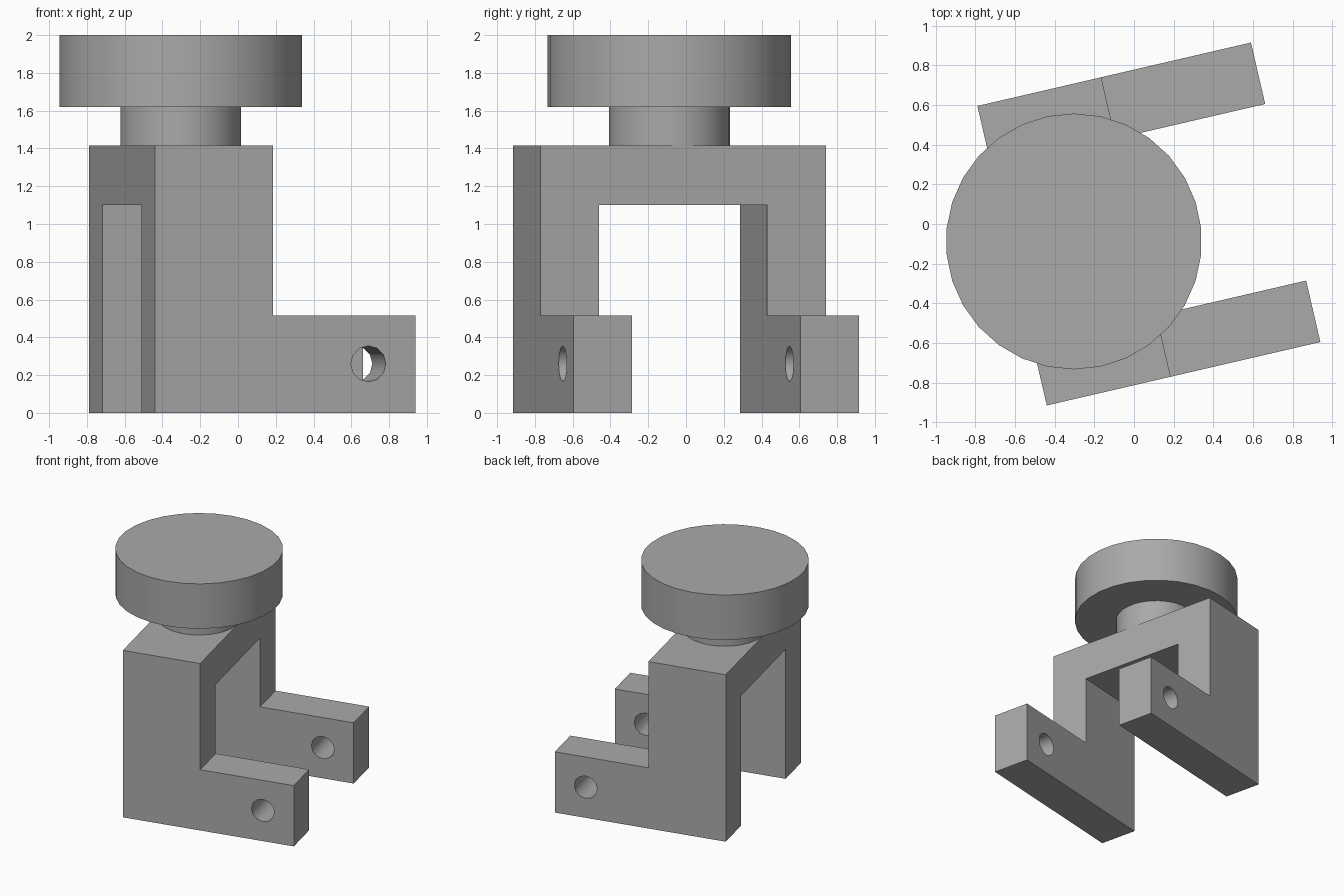
import bpy, bmesh, math
from mathutils import Matrix, Vector

cube = bpy.data.objects.get("Cube")
if cube:
    bpy.data.objects.remove(cube)

grey = bpy.data.materials.new("plain_grey")
grey.use_nodes = True
grey.diffuse_color = (0.4, 0.4, 0.4, 1)
grey.node_tree.nodes["Principled BSDF"].inputs["Base Color"].default_value = (0.4, 0.4, 0.4, 1)

# The whole model is turned about z; parts are laid out in this local frame
TURN = Matrix.Translation((0.075, 0, 0)) @ Matrix.Rotation(math.radians(13.05), 4, "Z")
BACK, STEP, TIP = -0.708, -0.067, 0.708
HALF_WIDTH, HALF_GAP = 0.775, 0.457
ARM_TOP, GAP_TOP, BODY_TOP = 0.515, 1.1, 1.415
HOLE_X, HOLE_Z, HOLE_R = 0.452, 0.26, 0.095


def finish(name, bm, matrix):
    bmesh.ops.recalc_face_normals(bm, faces=bm.faces)
    mesh = bpy.data.meshes.new(name)
    bm.to_mesh(mesh)
    bm.free()
    mesh.materials.append(grey)
    obj = bpy.data.objects.new(name, mesh)
    obj.matrix_world = matrix
    bpy.context.collection.objects.link(obj)
    return obj


def extrude_profile(name, points, half_width):
    """Extrude an x-z outline symmetrically along y."""
    bm = bmesh.new()
    face = bm.faces.new([bm.verts.new((x, -half_width, z)) for x, z in points])
    out = bmesh.ops.extrude_face_region(bm, geom=[face])
    verts = [g for g in out["geom"] if isinstance(g, bmesh.types.BMVert)]
    bmesh.ops.translate(bm, verts=verts, vec=(0, 2 * half_width, 0))
    return finish(name, bm, TURN)


def smooth(obj):
    bpy.ops.object.select_all(action="DESELECT")
    obj.select_set(True)
    bpy.context.view_layer.objects.active = obj
    bpy.ops.object.shade_smooth_by_angle(angle=math.radians(35))


def disc(name, radius, bottom, top):
    bm = bmesh.new()
    bmesh.ops.create_cone(bm, cap_ends=True, segments=30, radius1=radius,
                          radius2=radius, depth=top - bottom)
    place = Matrix.Translation((-0.303, -0.088, (bottom + top) / 2))
    smooth(finish(name, bm, place))


# Bracket: stepped side outline, with the gap and pin holes cut out
bracket = extrude_profile("bracket", [
    (BACK, 0), (TIP, 0), (TIP, ARM_TOP), (STEP, ARM_TOP),
    (STEP, BODY_TOP), (BACK, BODY_TOP)], HALF_WIDTH)
gap = extrude_profile("gap_cutter", [
    (-1, -1), (1, -1), (1, GAP_TOP), (-1, GAP_TOP)], HALF_GAP)
circle = [(HOLE_X + HOLE_R * math.cos(i * math.tau / 12),
           HOLE_Z + HOLE_R * math.sin(i * math.tau / 12)) for i in range(12)]
hole = extrude_profile("pin_hole_cutter", circle, 1)

bpy.context.view_layer.objects.active = bracket
for cutter in (gap, hole):
    cutter.hide_render = True
    mod = bracket.modifiers.new(cutter.name, "BOOLEAN")
    mod.operation, mod.solver, mod.object = "DIFFERENCE", "EXACT", cutter
    bpy.ops.object.modifier_apply(modifier=mod.name)
    bpy.data.objects.remove(cutter)
smooth(bracket)

# Round neck and knob on top
disc("neck", 0.32, BODY_TOP, 1.62)
disc("knob", 0.645, 1.62, 2.0)
